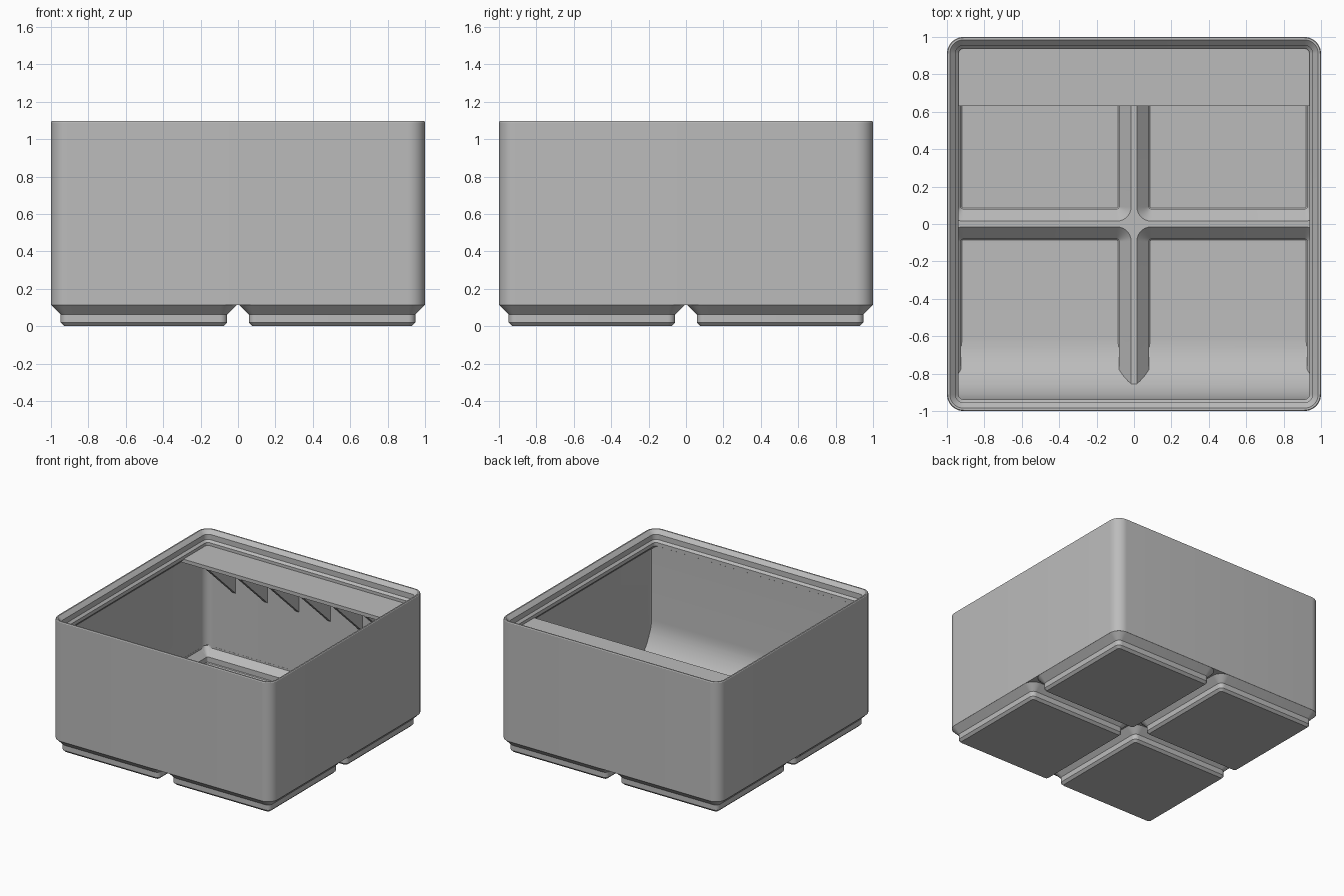
import bpy, bmesh, math

cube = bpy.data.objects.get("Cube")
if cube:
    bpy.data.objects.remove(cube, do_unlink=True)

grey = bpy.data.materials.new("plain grey")
grey.use_nodes = True
GREY = (0.5, 0.5, 0.5, 1)
grey.diffuse_color = GREY
grey.node_tree.nodes["Principled BSDF"].inputs["Base Color"].default_value = GREY

CELL = 0.503    # centre of each foot
WALL = 0.977    # inner face of the side walls
LIP = 0.938     # inner face of the stacking lip


def finish(name, bm):
    bmesh.ops.recalc_face_normals(bm, faces=bm.faces)
    mesh = bpy.data.meshes.new(name)
    bm.to_mesh(mesh)
    bm.free()
    mesh.materials.append(grey)
    obj = bpy.data.objects.new(name, mesh)
    bpy.context.collection.objects.link(obj)
    return obj


def loft(name, rings, cx=0, cy=0, limit=9, steps=10):
    """Solid through rounded squares given as (half width, corner radius, z)."""
    bm = bmesh.new()
    loops = []
    for half, radius, z in rings:
        loop = []
        for corner, (sx, sy) in enumerate([(1, 1), (-1, 1), (-1, -1), (1, -1)]):
            for i in range(steps + 1):
                a = math.pi / 2 * (corner + i / steps)
                x = cx + sx * (half - radius) + radius * math.cos(a)
                y = cy + sy * (half - radius) + radius * math.sin(a)
                x, y = (max(-limit, min(limit, v)) for v in (x, y))
                loop.append(bm.verts.new((x, y, z)))
        loops.append(loop)
    n = len(loops[0])
    for low, high in zip(loops, loops[1:]):
        for i in range(n):
            j = (i + 1) % n
            bm.faces.new((low[i], low[j], high[j], high[i]))
    bm.faces.new(loops[0])
    bm.faces.new(loops[-1])
    return finish(name, bm)


def prism(name, points, start, end, axis):
    """Extrude a flat outline along x or z."""
    bm = bmesh.new()
    place = (lambda p, d: (d, *p)) if axis == "x" else (lambda p, d: (*p, d))
    face = bm.faces.new([bm.verts.new(place(p, start)) for p in points])
    new = bmesh.ops.extrude_face_region(bm, geom=[face])["geom"]
    shift = (end - start, 0, 0) if axis == "x" else (0, 0, end - start)
    bmesh.ops.translate(bm, vec=shift,
                        verts=[g for g in new if isinstance(g, bmesh.types.BMVert)])
    return finish(name, bm)


def combine(target, tool, operation):
    mod = target.modifiers.new("cut", "BOOLEAN")
    mod.operation, mod.solver, mod.object = operation, "EXACT", tool
    bpy.context.view_layer.objects.active = target
    bpy.ops.object.modifier_apply(modifier=mod.name)
    bpy.data.objects.remove(tool, do_unlink=True)


# Outer block, and the open space with the stepped stacking lip
body = loft("bin_body", [(1, 0.09, 0.114), (1, 0.09, 1.09), (0.996, 0.086, 1.096)])
space = loft("inner_space", [
    (WALL, 0.067, 0.137), (WALL, 0.067, 0.938), (LIP, 0.028, 0.977),
    (LIP, 0.028, 1.006), (0.955, 0.045, 1.023), (0.955, 0.045, 1.066),
    (0.985, 0.075, 1.096), (0.99, 0.08, 1.2)])

# Four stepped feet, each hollow inside
for sx in (-1, 1):
    for sy in (-1, 1):
        foot = loft("foot", [(0.426, 0.019, 0), (0.445, 0.038, 0.019),
                             (0.445, 0.038, 0.062), (0.4965, 0.0895, 0.114),
                             (0.4955, 0.0885, 0.125)], sx * CELL, sy * CELL)
        combine(body, foot, "UNION")
        hollow = loft("foot_hollow", [(0.417, 0.007, 0.023), (0.4225, 0.0125, 0.0285),
                                      (0.4225, 0.0125, 0.0715), (0.474, 0.064, 0.123),
                                      (0.488, 0.078, 0.137), (0.488, 0.078, 0.145)],
                      sx * CELL, sy * CELL, limit=WALL - 0.001)
        combine(space, hollow, "UNION")

# Curved scoop along the front wall
R = 0.335
front = -LIP - 0.0005
arc = [(front + R - R * math.sin(t), 0.0225 + R - R * math.cos(t))
       for t in (math.pi / 2 * i / 16 for i in range(17))]
scoop = prism("scoop", [(-1.1, -0.1), (front + R, -0.1)] + arc +
              [(front, 0.99), (-1.1, 0.99)], -1.1, 1.1, "x")
combine(space, scoop, "DIFFERENCE")
combine(body, space, "DIFFERENCE")

# Label shelf along the back, with triangular brackets below
EDGE, CUT = 0.982, 0.936
shelf = prism("label_shelf", [(-EDGE, 0.63), (EDGE, 0.63), (EDGE, CUT), (CUT, EDGE),
                              (-CUT, EDGE), (-EDGE, CUT)], 0.953, 0.982, "z")
brackets = []
for i in range(6):
    x = (i - 2.5) * 0.288
    brackets.append(prism(f"shelf_bracket_{i + 1}",
                          [(0.632, 0.96), (0.985, 0.96), (0.985, 0.63), (0.977, 0.63),
                           (0.632, 0.95)], x - 0.0145, x + 0.0145, "x"))

# Smooth rounded corners, keep the steps crisp
bpy.ops.object.select_all(action="DESELECT")
for obj in [body, shelf] + brackets:
    obj.select_set(True)
bpy.context.view_layer.objects.active = body
bpy.ops.object.shade_smooth_by_angle(angle=math.radians(30))
